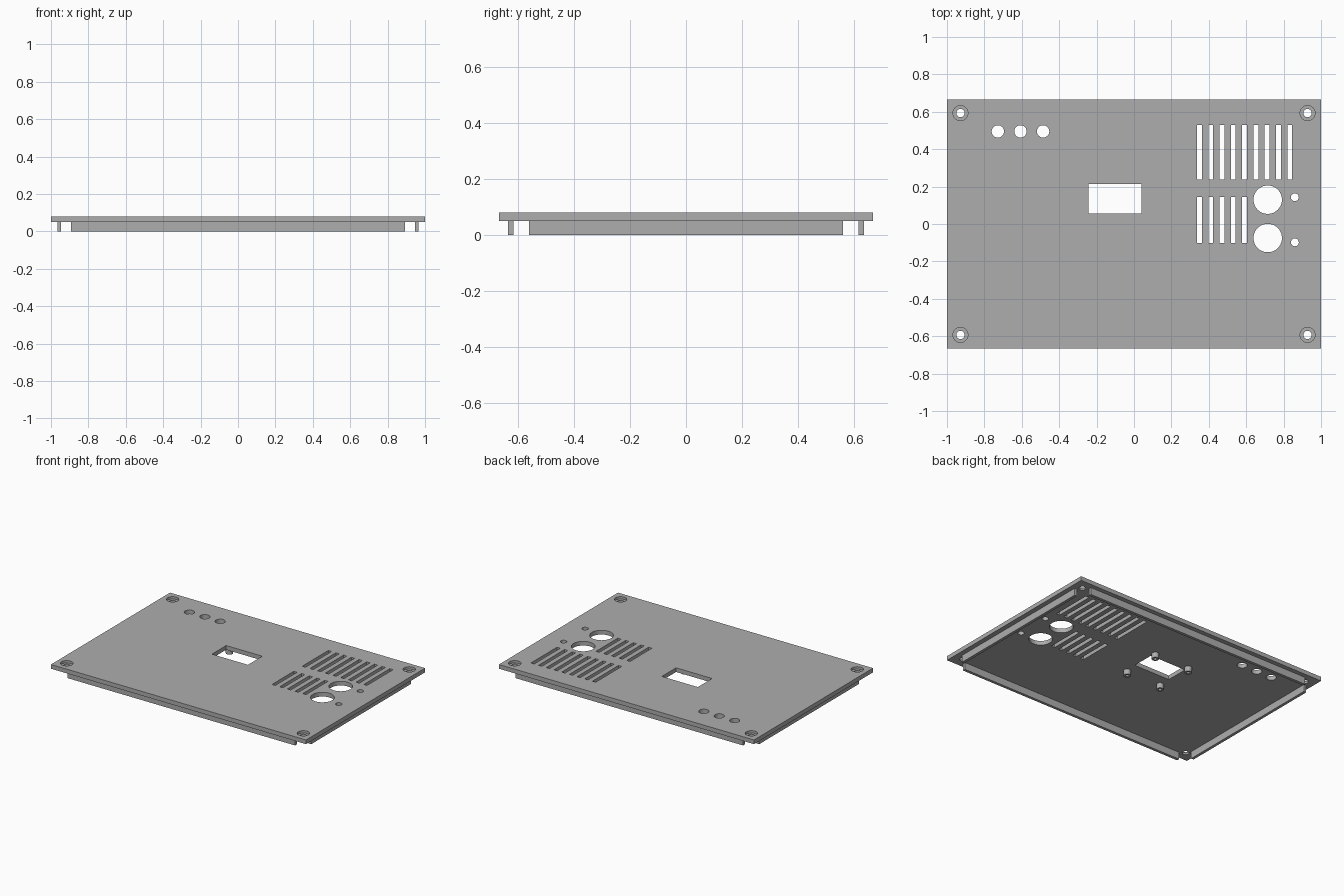
import bpy
import bmesh
from mathutils import Matrix

cube = bpy.data.objects.get("Cube")
if cube:
    bpy.data.objects.remove(cube, do_unlink=True)

# Single painted-metal grey
grey = bpy.data.materials.new("panel_grey")
grey.use_nodes = True
colour = (0.42, 0.42, 0.42, 1.0)
grey.diffuse_color = colour
grey.node_tree.nodes["Principled BSDF"].inputs["Base Color"].default_value = colour

LIP_TOP = 0.05
TOP = 0.08
MID = (LIP_TOP + TOP) / 2
WINDOW = (-0.102, 0.135)


def add_box(bm, x, y, z, width, depth, height):
    place = Matrix.Translation((x, y, z)) @ Matrix.Diagonal((width, depth, height, 1))
    bmesh.ops.create_cube(bm, size=1, matrix=place)


def add_cylinder(bm, x, y, z, radius, height, sides=48):
    bmesh.ops.create_cone(bm, cap_ends=True, segments=sides, radius1=radius,
                          radius2=radius, depth=height,
                          matrix=Matrix.Translation((x, y, z)))


def make_object(name, bm):
    mesh = bpy.data.meshes.new(name)
    bm.to_mesh(mesh)
    bm.free()
    mesh.materials.append(grey)
    obj = bpy.data.objects.new(name, mesh)
    bpy.context.collection.objects.link(obj)
    return obj


def activate(obj):
    bpy.ops.object.select_all(action='DESELECT')
    obj.select_set(True)
    bpy.context.view_layer.objects.active = obj


def cut(target, bm):
    cutter = make_object("cutter", bm)
    cutter.hide_render = True
    mod = target.modifiers.new("cut", 'BOOLEAN')
    mod.operation = 'DIFFERENCE'
    mod.solver = 'EXACT'
    mod.object = cutter
    activate(target)
    bpy.ops.object.modifier_apply(modifier=mod.name)
    bpy.data.objects.remove(cutter, do_unlink=True)


def smooth(obj):
    activate(obj)
    bpy.ops.object.shade_smooth_by_angle()


corners = [(sx, sy) for sx in (-1, 1) for sy in (-1, 1)]

# Faceplate
bm = bmesh.new()
add_box(bm, 0, 0, MID, 2, 1.333, TOP - LIP_TOP)
faceplate = make_object("faceplate", bm)

# Counterbores for the corner screws
bm = bmesh.new()
for sx, sy in corners:
    add_cylinder(bm, sx * 0.928, sy * 0.593, TOP, 0.04, 0.034)
cut(faceplate, bm)

# Through openings
bm = bmesh.new()
for sx, sy in corners:
    add_cylinder(bm, sx * 0.928, sy * 0.593, MID, 0.022, 0.1)
add_box(bm, *WINDOW, MID, 0.283, 0.16, 0.1)
for i in range(3):  # indicator holes
    add_cylinder(bm, -0.728 + i * 0.121, 0.495, MID, 0.033, 0.1)
for count, y, length in ((9, 0.384, 0.292), (5, 0.022, 0.245)):  # vent slots
    for i in range(count):
        add_box(bm, 0.35 + i * 0.0603, y, MID, 0.026, length, 0.1)
for y in (0.13, -0.075):  # socket holes
    add_cylinder(bm, 0.715, y, MID, 0.076, 0.1, 64)
for y in (0.143, -0.098):  # small holes beside the sockets
    add_cylinder(bm, 0.86, y, MID, 0.021, 0.1)
cut(faceplate, bm)
smooth(faceplate)

# Locating lips below each edge
for name, side in (("front_lip", -1), ("back_lip", 1)):
    bm = bmesh.new()
    add_box(bm, 0, side * 0.625, LIP_TOP / 2, 1.784, 0.02, LIP_TOP)
    make_object(name, bm)
for name, side in (("right_lip", -1), ("left_lip", 1)):
    bm = bmesh.new()
    add_box(bm, side * 0.956, 0, LIP_TOP / 2, 0.02, 1.12, LIP_TOP)
    make_object(name, bm)

# Hollow standoffs around the window
STANDOFF = 0.037
for i, (sx, sy) in enumerate(corners):
    x, y = -0.105 + sx * 0.137, 0.11 + sy * 0.14
    bm = bmesh.new()
    add_cylinder(bm, x, y, LIP_TOP - STANDOFF / 2, 0.024, STANDOFF, 32)
    post = make_object(f"standoff_{i + 1}", bm)
    bm = bmesh.new()
    add_cylinder(bm, x, y, LIP_TOP - STANDOFF, 0.011, STANDOFF * 1.6, 32)
    cut(post, bm)
    smooth(post)
